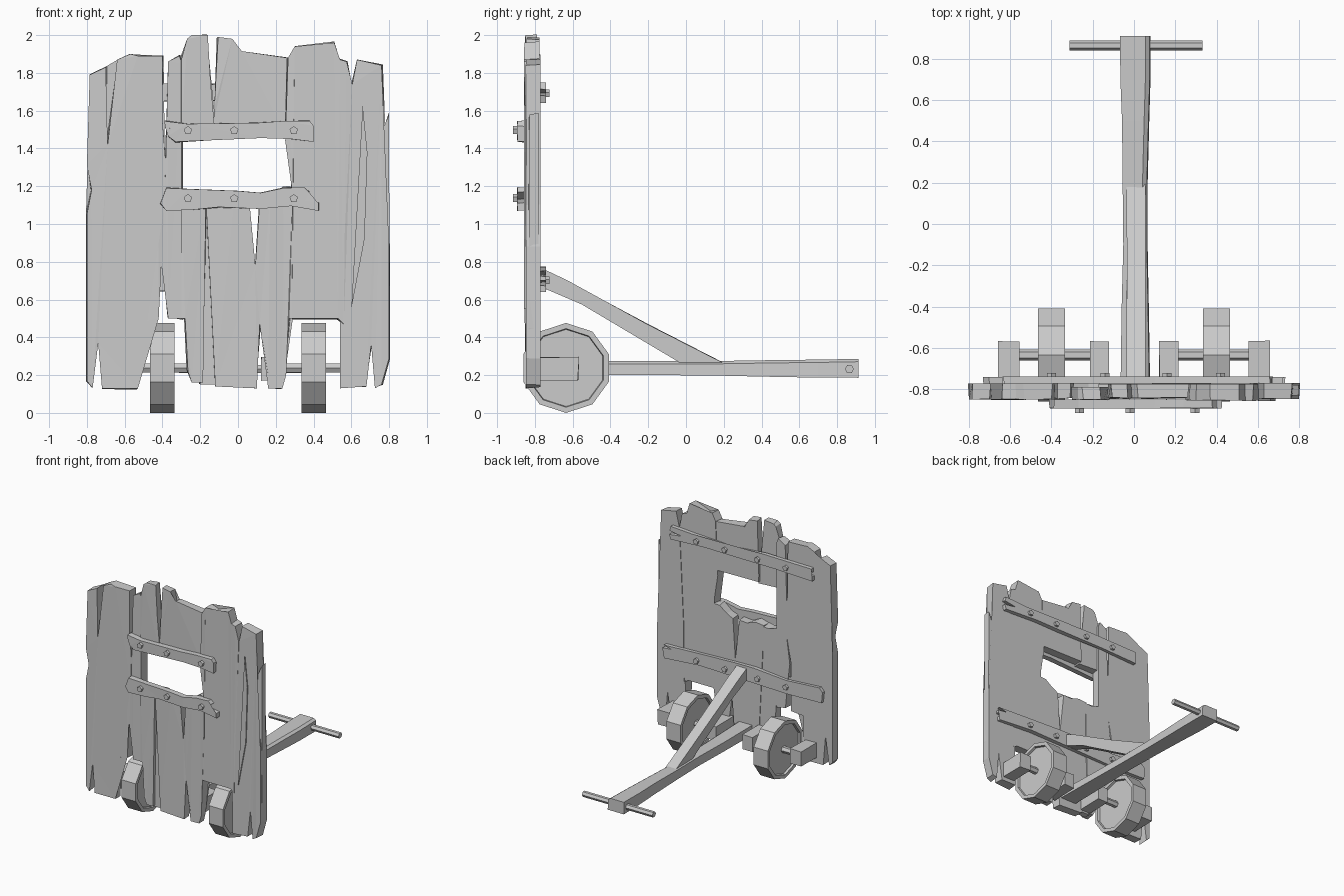
import bpy, bmesh, math, random
from mathutils import Vector, Matrix

random.seed(4)


def finish(name, bm):
    bmesh.ops.recalc_face_normals(bm, faces=bm.faces[:])
    me = bpy.data.meshes.new(name)
    bm.to_mesh(me)
    bm.free()
    ob = bpy.data.objects.new(name, me)
    bpy.context.collection.objects.link(ob)
    return ob


def prism(name, pts, lo, hi, axis='y', rough=0.0):
    """Extrude an outline along y (points are x,z) or along x (points are y,z)."""
    bm = bmesh.new()
    place = (lambda a, b, d: (a, d, b)) if axis == 'y' else (lambda a, b, d: (d, a, b))
    r = lambda: random.uniform(-rough, rough)
    low = [bm.verts.new(place(a, b, lo + abs(r()) * 0.7)) for a, b in pts]
    high = [bm.verts.new(place(a + r(), b + r(), hi)) for a, b in pts]
    bm.faces.new(low)
    bm.faces.new(high[::-1])
    n = len(pts)
    for i in range(n):
        j = (i + 1) % n
        bm.faces.new((low[i], high[i], high[j], low[j]))
    bmesh.ops.triangulate(bm, faces=[f for f in bm.faces if len(f.verts) > 4])
    return finish(name, bm)


def rod(name, center, radius, length, sides, axis):
    bm = bmesh.new()
    rot = Matrix.Rotation(math.pi / 2, 4, 'Y' if axis == 'x' else 'X')
    bmesh.ops.create_cone(bm, cap_ends=True, segments=sides, radius1=radius,
                          radius2=radius, depth=length,
                          matrix=Matrix.Translation(center) @ rot)
    return finish(name, bm)


def plank(name, pts, y0=-0.853, y1=-0.772):
    return prism(name, pts, y0, y1, 'y', 0.008)


# Left shield plank, split at top and bottom, notched for the wheel
plank("plank_left", [(-.785, 1.79), (-.70, 1.83), (-.69, 1.42), (-.64, 1.87), (-.57, 1.90),
                     (-.53, 1.89), (-.40, 1.89), (-.40, 1.55), (-.383, 1.33), (-.39, 1.1),
                     (-.42, .90), (-.42, .50), (-.53, .48), (-.53, .13), (-.72, .13),
                     (-.74, .37), (-.77, .13), (-.80, .17), (-.80, 1.05), (-.775, 1.18),
                     (-.80, 1.31)])
# Narrow plank beside the window
plank("plank_window_left", [(-.37, 1.86), (-.31, 1.89), (-.298, 1.85), (-.298, .50), (-.37, .50),
                            (-.40, .74), (-.42, .88), (-.39, 1.1), (-.383, 1.33), (-.37, 1.65)],
      -0.848, -0.77)
# Short planks above the window
plank("plank_above_left", [(-.30, 1.87), (-.27, 1.98), (-.245, 2.0), (-.16, 2.0), (-.145, 1.75),
                           (-.13, 1.54), (-.12, 1.47), (-.30, 1.47)], -0.855, -0.79)
plank("plank_above_middle", [(-.125, 1.62), (-.105, 1.99), (-.03, 1.98), (-.01, 1.86),
                             (.02, 1.915), (.26, 1.88), (.25, 1.48), (-.13, 1.48), (-.13, 1.54)],
      -0.845, -0.775)
# Lower planks under the window, with broken ends
plank("plank_below_left", [(-.298, 1.14), (-.22, 1.12), (-.17, 1.13), (-.175, .8), (-.185, .16),
                           (-.245, .16), (-.265, .22), (-.28, .50), (-.298, .50)])
plank("plank_crack_left", [(-.18, 1.1), (-.15, 1.1), (-.10, .15), (-.20, .15)], -0.825, -0.78)
plank("plank_below_middle", [(-.17, 1.13), (-.1, 1.15), (-.02, 1.11), (.06, 1.12), (.092, .78),
                             (.115, 1.12), (.17, 1.14), (.24, 1.20), (.29, 1.19), (.29, .50),
                             (.27, .50), (.255, .2), (.235, .13), (.16, .13), (.16, .2),
                             (.115, .47), (.10, .13), (-.12, .14)], -0.85, -0.775)
# Right shield planks
plank("plank_right", [(.265, 1.88), (.30, 1.94), (.37, 1.91), (.51, 1.96), (.54, 1.87),
                      (.575, 1.86), (.605, 1.74), (.565, .95), (.56, .47), (.53, .50),
                      (.285, .50), (.29, 1.15), (.25, 1.44)], -0.858, -0.775)
plank("plank_far_right", [(.605, 1.74), (.63, 1.87), (.76, 1.84), (.765, 1.50), (.765, 1.1),
                          (.80, .88), (.80, .29), (.76, .15), (.725, .13), (.705, .36),
                          (.68, .14), (.54, .13), (.54, .49), (.56, .47), (.565, .95)],
      -0.85, -0.77)
plank("plank_edge_splinter", [(.80, 1.58), (.765, 1.50), (.755, 1.0), (.79, .35), (.802, .45)],
      -0.835, -0.78)
prism("raised_grain", [(.66, 1.63), (.685, 1.38), (.67, .92), (.60, .55), (.645, 1.1)],
      -0.857, -0.84, 'y')

# Cross boards on the front, above and below the window
prism("front_board_upper", [(-.39, 1.545), (-.27, 1.53), (.10, 1.535), (.24, 1.545), (.38, 1.545),
                            (.40, 1.52), (.40, 1.435), (.28, 1.45), (.12, 1.455), (-.05, 1.45),
                            (-.33, 1.435), (-.37, 1.465), (-.27, 1.495), (-.385, 1.51)],
      -0.895, -0.85, 'y', 0.004)
prism("front_board_lower", [(-.38, 1.19), (-.26, 1.185), (.0, 1.175), (.12, 1.165), (.24, 1.19),
                            (.35, 1.195), (.375, 1.17), (.31, 1.13), (.425, 1.11), (.425, 1.07),
                            (.28, 1.095), (.12, 1.08), (-.1, 1.09), (-.24, 1.075), (-.38, 1.07),
                            (-.41, 1.11)], -0.895, -0.85, 'y', 0.004)
for z in (1.495, 1.135):
    for x in (-.265, -.02, .295):
        rod("front_bolt", (x, -.895, z), .023, .042, 5, 'y')

# Cross boards on the back
prism("back_board_upper", [(.66, 1.75), (.45, 1.735), (.1, 1.72), (-.2, 1.745), (-.63, 1.74),
                           (-.63, 1.705), (-.50, 1.69), (-.64, 1.675), (-.64, 1.64), (-.3, 1.655),
                           (.1, 1.65), (.35, 1.655), (.66, 1.64), (.67, 1.68), (.56, 1.695),
                           (.67, 1.715)], -0.775, -0.74, 'y', 0.004)
prism("back_board_lower", [(.72, 1.75 - 1), (.5, .755), (.1, .77), (-.1, .775), (-.4, .75),
                           (-.70, .77), (-.73, .74), (-.72, .65), (-.4, .645), (0, .655),
                           (.4, .66), (.72, .64), (.72, .675), (.58, .69), (.73, .70), (.73, .725),
                           (.62, .73)], -0.778, -0.742, 'y', 0.004)
for z in (1.69, .70):
    for x in (-.40, -.14, .16, .42):
        rod("back_bolt", (x, -.742, z), .023, .04, 5, 'y')

# Wheels with recessed faces, their stub axles and mounting blocks
for s in (-1, 1):
    bm = bmesh.new()
    ends = []
    for x in (-.065, .065):
        ends.append([bm.verts.new((s * .40 + x, -.635 + .238 * math.sin(i * math.pi / 5),
                                   .238 + .238 * math.cos(i * math.pi / 5))) for i in range(10)])
    caps = [bm.faces.new(e) for e in ends]
    for i in range(10):
        j = (i + 1) % 10
        bm.faces.new((ends[0][i], ends[1][i], ends[1][j], ends[0][j]))
    bmesh.ops.recalc_face_normals(bm, faces=bm.faces[:])
    for cap in caps:
        bmesh.ops.inset_region(bm, faces=[cap], thickness=.03)
        bmesh.ops.inset_region(bm, faces=[cap], thickness=.004, depth=-.018)
    finish("wheel", bm)
    rod("axle", (s * .395, -.635, .237), .027, .43, 6, 'x')
    for a, b in ((.12, .215), (.555, .66)):
        lo, hi = sorted((s * a, s * b))
        prism("axle_block", [(-.80, .17), (-.57, .175), (-.568, .295), (-.80, .295)],
              lo, hi, 'x', 0.005)

# Pull beam lofted through rectangular sections (y, x0, x1, z0, z1)
bm = bmesh.new()
rings = []
for y, x0, x1, z0, z1 in ((-.775, -.065, .078, .20, .28), (-.41, -.06, .072, .20, .275),
                          (-.1, -.052, .066, .20, .275), (.19, -.055, .066, .197, .275),
                          (.5, -.058, .074, .19, .28), (.70, -.066, .08, .187, .282),
                          (.912, -.068, .08, .186, .286)):
    rings.append([bm.verts.new(p) for p in ((x0, y, z0), (x1, y, z0), (x1 - .004, y, z1 - .015),
                                            (x1 - .025, y, z1), (x0, y, z1))])
bm.faces.new(rings[0])
bm.faces.new(rings[-1])
for a, b in zip(rings, rings[1:]):
    for i in range(5):
        j = (i + 1) % 5
        bm.faces.new((a[i], a[j], b[j], b[i]))
finish("pull_beam", bm)
rod("handle_bar", (.01, .865, .232), .024, .645, 6, 'x')

# Diagonal brace from the back board down to the beam
prism("brace", [(-.765, .765), (-.63, .70), (-.2, .47), (.19, .27), (-.03, .27), (-.55, .575),
                (-.765, .665)], -.037, .055, 'x', 0.005)
